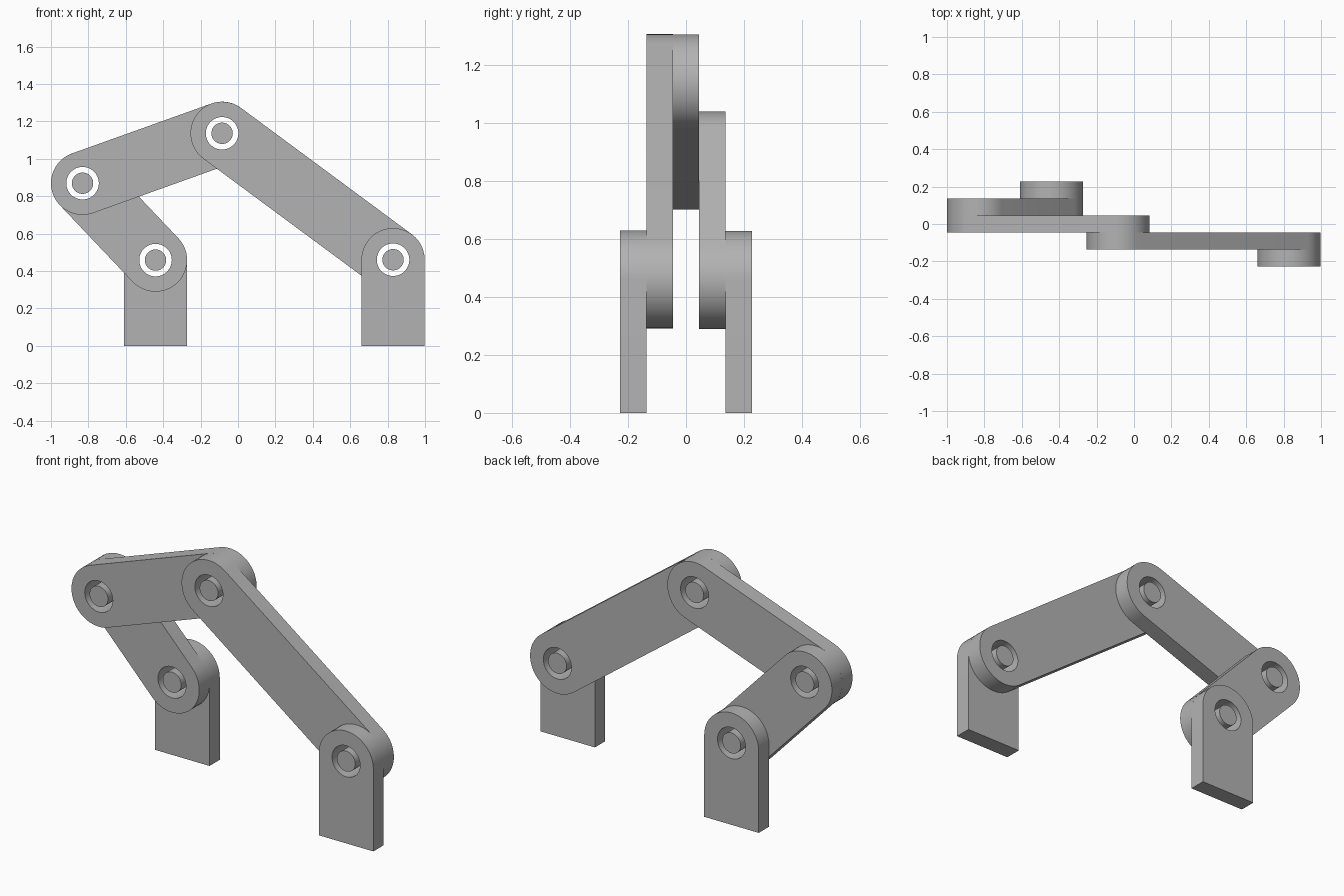
import bpy, bmesh, math
from mathutils import Vector

if "Cube" in bpy.data.objects:
    bpy.data.objects.remove(bpy.data.objects["Cube"], do_unlink=True)

R, HOLE, PIN = 0.169, 0.087, 0.057   # link end, bore and pin radii
T = 0.091                            # plate thickness
SEG = 48

# Pivot points in the x-z plane
BACK_FOOT = Vector((-0.441, 0.458))
ELBOW = Vector((-0.831, 0.869))
APEX = Vector((-0.085, 1.136))
FRONT_FOOT = Vector((0.829, 0.46))

grey = bpy.data.materials.new("grey")
grey.use_nodes = True
colour = (0.45, 0.45, 0.45, 1)
grey.diffuse_color = colour
bsdf = next(n for n in grey.node_tree.nodes if n.type == 'BSDF_PRINCIPLED')
bsdf.inputs["Base Color"].default_value = colour


def arc(centre, radius, start, sweep, steps):
    return [centre + radius * Vector((math.cos(start + sweep * i / steps),
                                      math.sin(start + sweep * i / steps)))
            for i in range(steps + 1)]


def circle(centre, radius):
    return arc(centre, radius, 0, 2 * math.pi, SEG)[:-1]


def plate(name, loops, y0, depth):
    """Fill nested outlines in the x-z plane and extrude them along +y."""
    bm = bmesh.new()
    edges = []
    for loop in loops:
        verts = [bm.verts.new((p.x, y0, p.y)) for p in loop]
        edges += [bm.edges.new((v, verts[i - 1])) for i, v in enumerate(verts)]
    bmesh.ops.triangle_fill(bm, edges=edges, use_beauty=True)
    out = bmesh.ops.extrude_face_region(bm, geom=bm.faces[:], use_keep_orig=True)
    moved = [g for g in out["geom"] if isinstance(g, bmesh.types.BMVert)]
    bmesh.ops.translate(bm, verts=moved, vec=(0, depth, 0))
    bmesh.ops.recalc_face_normals(bm, faces=bm.faces[:])
    mesh = bpy.data.meshes.new(name)
    bm.to_mesh(mesh)
    bm.free()
    mesh.materials.append(grey)
    obj = bpy.data.objects.new(name, mesh)
    bpy.context.collection.objects.link(obj)
    bpy.ops.object.select_all(action='DESELECT')
    obj.select_set(True)
    bpy.context.view_layer.objects.active = obj
    bpy.ops.object.shade_smooth_by_angle(angle=math.radians(30))


def layer(i):
    return (i - 2.5) * T


def link(name, a, b, i):
    d = b - a
    ang = math.atan2(d.y, d.x)
    outline = (arc(a, R, ang + math.pi / 2, math.pi, SEG // 2)
               + arc(b, R, ang - math.pi / 2, math.pi, SEG // 2))
    plate(name, [outline, circle(a, HOLE), circle(b, HOLE)], layer(i), T)


def foot(name, c, i):
    outline = arc(c, R, 0, math.pi, SEG // 2)
    outline += [Vector((c.x - R, 0)), Vector((c.x + R, 0))]
    plate(name, [outline, circle(c, HOLE)], layer(i), T)


# Five stacked plates, front to back
foot("front_foot", FRONT_FOOT, 0)
link("long_link", APEX, FRONT_FOOT, 1)
link("middle_link", ELBOW, APEX, 2)
link("short_link", BACK_FOOT, ELBOW, 3)
foot("back_foot", BACK_FOOT, 4)

# Loose pins, each spanning the two plates it joins
for name, c, i in (("front_foot_pin", FRONT_FOOT, 0), ("apex_pin", APEX, 1),
                   ("elbow_pin", ELBOW, 2), ("back_foot_pin", BACK_FOOT, 3)):
    plate(name, [circle(c, PIN)], layer(i), 2 * T)
